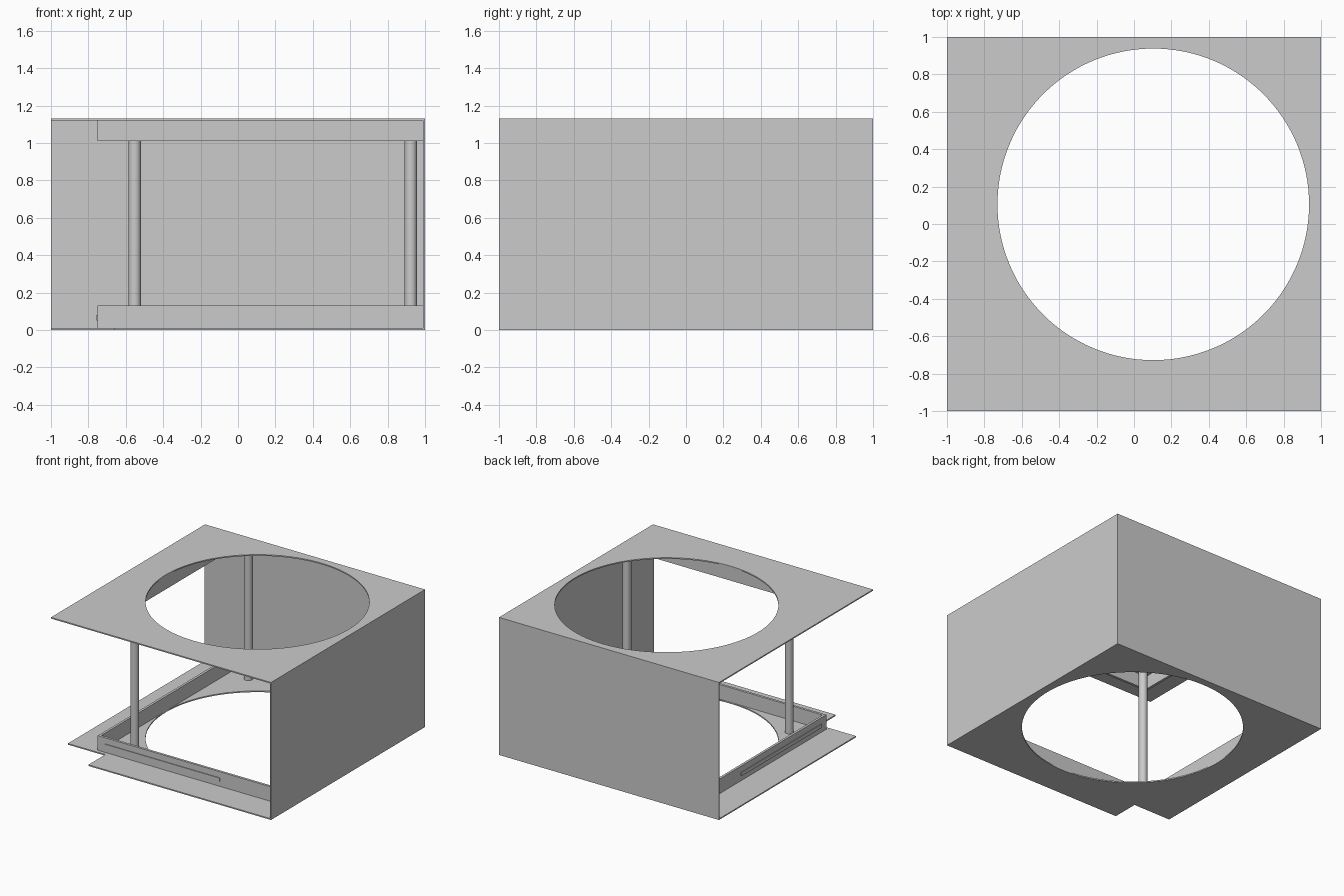
import bpy
import math

cube = bpy.data.objects.get("Cube")
if cube:
    bpy.data.objects.remove(cube, do_unlink=True)

# Single neutral grey
grey = bpy.data.materials.new("plain_grey")
grey.use_nodes = True
GREY = (0.6, 0.6, 0.6, 1)
grey.diffuse_color = GREY
grey.node_tree.nodes["Principled BSDF"].inputs["Base Color"].default_value = GREY

HEIGHT = 1.13
SHEET = 0.01              # plate and wall thickness
RAIL_OUT = -0.75          # outer face of the rails
RAIL_T = 0.02
RAIL_H = 0.12
INNER = 1 - SHEET         # inner face of the walls


def box(name, x, y, z):
    """Box from (min, max) ranges."""
    bpy.ops.mesh.primitive_cube_add(size=1)
    ob = bpy.context.object
    ob.name = name
    ob.location = [(r[0] + r[1]) / 2 for r in (x, y, z)]
    ob.scale = [r[1] - r[0] for r in (x, y, z)]
    bpy.ops.object.transform_apply(location=True, rotation=False, scale=True)
    ob.data.materials.append(grey)
    return ob


def smooth(ob):
    bpy.ops.object.select_all(action="DESELECT")
    ob.select_set(True)
    bpy.context.view_layer.objects.active = ob
    bpy.ops.object.shade_smooth_by_angle(angle=math.radians(30))


def plate(name, outline, z):
    """Flat sheet with a large round opening."""
    n = 128
    hole = [(0.103 + 0.833 * math.cos(math.tau * i / n),
             0.105 + 0.833 * math.sin(math.tau * i / n)) for i in range(n)]
    curve = bpy.data.curves.new(name, "CURVE")
    curve.dimensions = "2D"
    curve.fill_mode = "BOTH"
    curve.extrude = SHEET / 2
    for loop in (outline, hole):
        spline = curve.splines.new("POLY")
        spline.points.add(len(loop) - 1)
        for point, (x, y) in zip(spline.points, loop):
            point.co = (x, y, 0, 1)
        spline.use_cyclic_u = True
    ob = bpy.data.objects.new(name, curve)
    bpy.context.collection.objects.link(ob)
    ob.location.z = z + SHEET / 2
    bpy.ops.object.select_all(action="DESELECT")
    ob.select_set(True)
    bpy.context.view_layer.objects.active = ob
    bpy.ops.object.convert(target="MESH")
    ob = bpy.context.object
    ob.data.materials.clear()
    ob.data.materials.append(grey)
    smooth(ob)


# Top plate, and bottom plate with a notched front corner
square = [(-1, -1), (1, -1), (1, 1), (-1, 1)]
notched = [(-1, -0.78), (-0.66, -0.78), (-0.66, -1)] + square[1:]
plate("top_plate", square, HEIGHT - SHEET)
plate("bottom_plate", notched, 0)

# Solid side and back walls
inside = (SHEET, HEIGHT - SHEET)
box("side_wall", (INNER, 1), (-1, 1), inside)
box("back_wall", (-1, INNER), (INNER, 1), inside)

# Corner rails on the two open sides, below and above
RAIL_IN = RAIL_OUT + RAIL_T
for level, z in (("lower", SHEET), ("upper", HEIGHT - SHEET - RAIL_H + 0.01)):
    top = min(z + RAIL_H, HEIGHT - SHEET)
    box(level + "_front_rail", (RAIL_OUT, INNER), (RAIL_OUT, RAIL_IN), (z, top))
    box(level + "_side_rail", (RAIL_OUT, RAIL_IN), (RAIL_IN, INNER), (z, top))

# Thin strips on the lower rails
span, proud, strip_z = (-0.68, 0.36), (RAIL_OUT - 0.006, RAIL_OUT), (0.05, 0.08)
box("front_strip", span, proud, strip_z)
box("side_strip", proud, span, strip_z)

# Four round posts
for x in (-0.552, 0.924):
    for y in (-0.552, 0.924):
        bpy.ops.mesh.primitive_cylinder_add(
            vertices=32, radius=0.033, depth=inside[1] - inside[0],
            location=(x, y, HEIGHT / 2))
        post = bpy.context.object
        post.name = "post"
        post.data.materials.append(grey)
        smooth(post)
